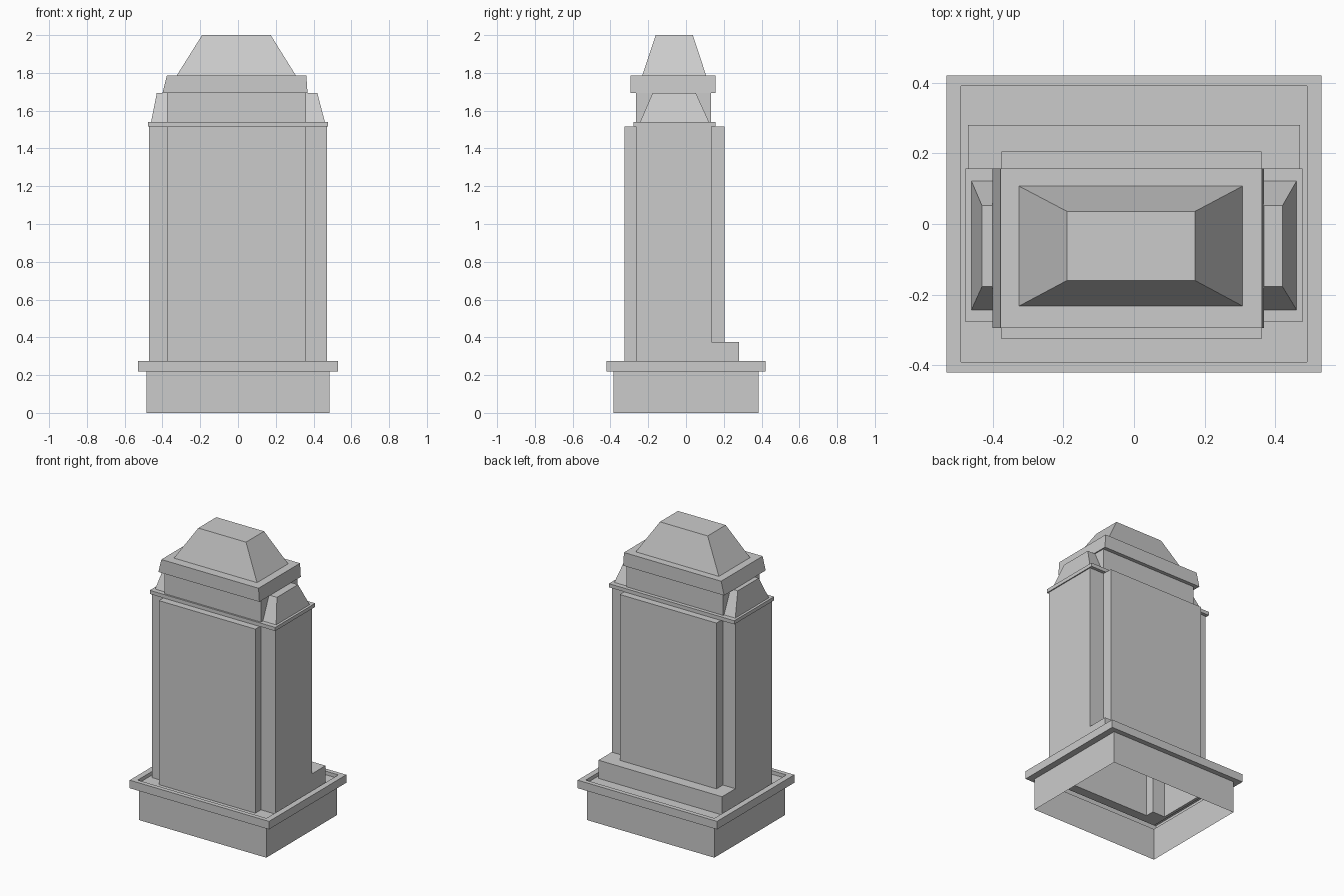
import bpy, bmesh

if "Cube" in bpy.data.objects:
    bpy.data.objects.remove(bpy.data.objects["Cube"])


def rect(x0, x1, y0, y1):
    return [(x0, y0), (x1, y0), (x1, y1), (x0, y1)]


def loft(name, sections, bottom=False, top=True):
    """Skin a stack of (outline, z) sections, optionally capped at the ends."""
    bm = bmesh.new()
    rings = [[bm.verts.new((x, y, z)) for x, y in pts] for pts, z in sections]
    for a, b in zip(rings, rings[1:]):
        n = len(a)
        for i in range(n):
            j = (i + 1) % n
            bm.faces.new((a[i], a[j], b[j], b[i]))
    if bottom:
        bm.faces.new(rings[0][::-1])
    if top:
        bm.faces.new(rings[-1])
    return finish(name, bm)


def finish(name, bm):
    mesh = bpy.data.meshes.new(name)
    bm.to_mesh(mesh)
    bm.free()
    obj = bpy.data.objects.new(name, mesh)
    bpy.context.collection.objects.link(obj)
    return obj


def flat(name, z, *loops):
    """Flat face filling the area between outlines (later ones are holes)."""
    bm = bmesh.new()
    for pts in loops:
        vs = [bm.verts.new((x, y, z)) for x, y in pts]
        for i, v in enumerate(vs):
            bm.edges.new((v, vs[(i + 1) % len(vs)]))
    bmesh.ops.triangle_fill(bm, edges=bm.edges[:], use_beauty=True,
                            use_dissolve=False, normal=(0, 0, 1))
    bmesh.ops.dissolve_limit(bm, angle_limit=0.01, verts=bm.verts[:], edges=bm.edges[:])
    return finish(name, bm)


FLOOR = 0.25
wall = rect(-0.485, 0.485, -0.385, 0.385)
rim = rect(-0.53, 0.53, -0.42, 0.42)
inner = rect(-0.49, 0.49, -0.39, 0.39)

# Hollow base with overhanging rim and recessed floor
loft("base", [(wall, 0), (wall, 0.22), (rim, 0.22), (rim, 0.275),
              (inner, 0.275), (inner, FLOOR)], top=False)

# Shaft outline: projecting centre panel with side pilasters
front = [(-0.47, -0.265), (-0.375, -0.265), (-0.375, -0.325),
         (0.36, -0.325), (0.36, -0.265), (0.47, -0.265)]
back = [(0.47, 0.135), (0.36, 0.135), (0.36, 0.205),
        (-0.375, 0.205), (-0.375, 0.135), (-0.47, 0.135)]
step_edge = [(0.47, 0.28), (-0.47, 0.28)]
flat("base_floor", FLOOR, inner, front + step_edge)
loft("shaft", [(front + back, FLOOR), (front + back, 1.515)])

# Low step behind the shaft
step = back[::-1] + step_edge
loft("back_step", [(step, FLOOR), (step, 0.375)])

# Shoulder slab and neck
slab = rect(-0.477, 0.477, -0.277, 0.157)
loft("shoulder_slab", [(slab, 1.515), (slab, 1.54)], bottom=True)
neck = rect(-0.375, 0.36, -0.265, 0.132)
loft("neck", [(neck, 1.54), (neck, 1.693)], top=False)

# Tapered caps on the pilasters
for side, low, high in (("left", (-0.46, -0.36), (-0.43, -0.36)),
                        ("right", (0.35, 0.46), (0.35, 0.42))):
    loft(side + "_pilaster_cap", [(rect(*low, -0.243, 0.122), 1.54),
                                  (rect(*high, -0.177, 0.052), 1.693)])

# Cornice with a slanted left end, and the hipped top
loft("cornice", [(rect(-0.4, 0.368, -0.294, 0.157), 1.693),
                 (rect(-0.377, 0.362, -0.294, 0.157), 1.785)], bottom=True)
loft("hipped_top", [(rect(-0.325, 0.307, -0.232, 0.107), 1.785),
                    (rect(-0.19, 0.173, -0.16, 0.036), 2.0)])
